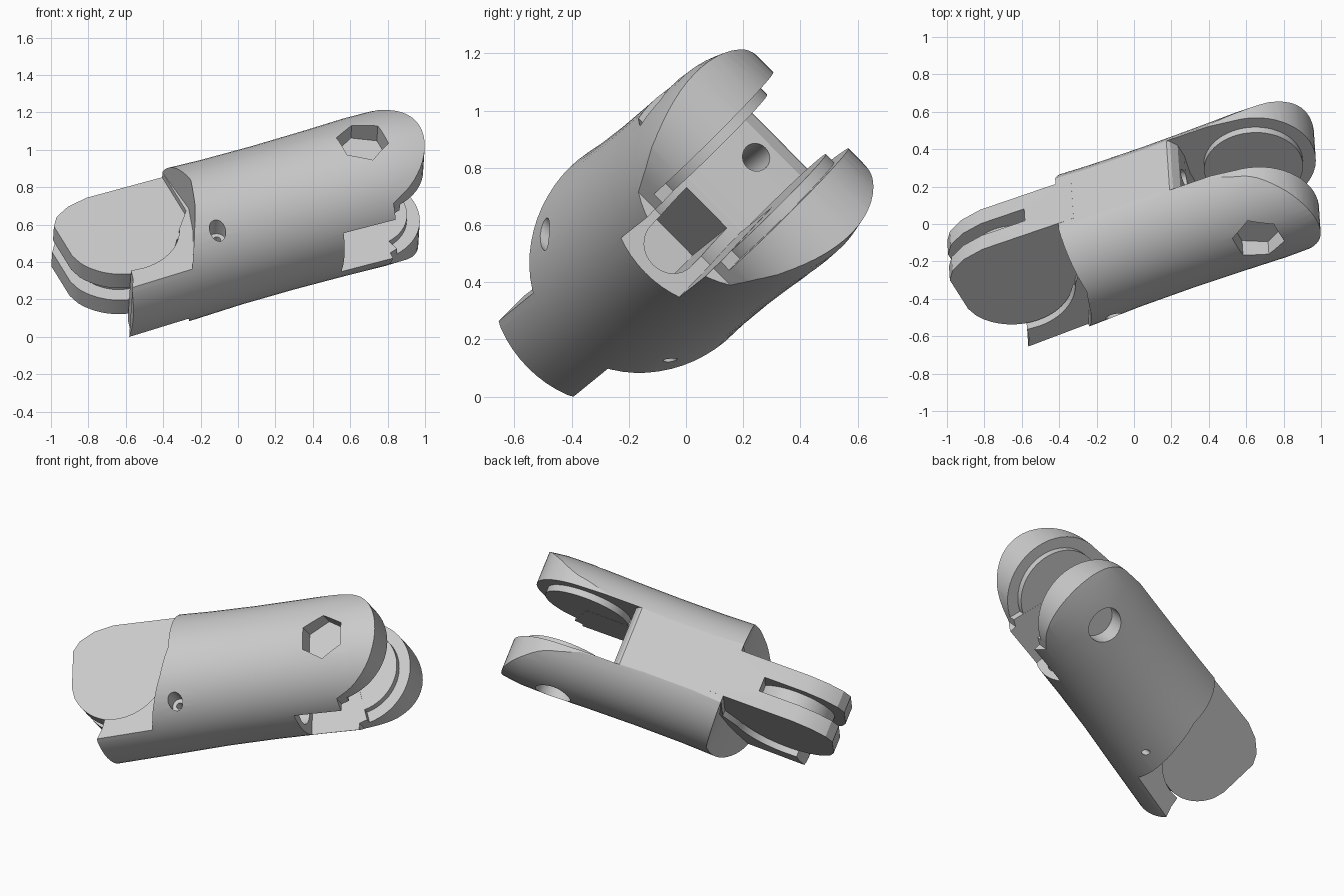
import bpy, bmesh, math
from mathutils import Matrix, Vector

if "Cube" in bpy.data.objects:
    bpy.data.objects.remove(bpy.data.objects["Cube"])

grey = bpy.data.materials.new("light_grey")
grey.use_nodes = True
grey.diffuse_color = (0.6, 0.6, 0.6, 1)
grey.node_tree.nodes["Principled BSDF"].inputs["Base Color"].default_value = (0.6, 0.6, 0.6, 1)

# Local frame: X along the segment, Y to its back, Z along the hinge pins
FORK = (0.71, -0.03)
KNUCKLE = (-0.68, 0.03)


def make(name, bm):
    bmesh.ops.recalc_face_normals(bm, faces=bm.faces)
    mesh = bpy.data.meshes.new(name)
    bm.to_mesh(mesh)
    bm.free()
    obj = bpy.data.objects.new(name, mesh)
    bpy.context.scene.collection.objects.link(obj)
    mesh.materials.append(grey)
    return obj


def loft(name, rings):
    bm = bmesh.new()
    loops = [[bm.verts.new(p) for p in ring] for ring in rings]
    for one, two in zip(loops, loops[1:]):
        for i in range(len(one)):
            j = (i + 1) % len(one)
            bm.faces.new((one[i], one[j], two[j], two[i]))
    bm.faces.new(loops[0])
    bm.faces.new(loops[-1])
    return make(name, bm)


def prism(name, outline, low, high):
    return loft(name, [[(x, y, z) for x, y in outline] for z in (low, high)])


def bar(name, section, start, end):
    return loft(name, [[(x, y, z) for y, z in section] for x in (start, end)])


def arc(center, radius, start, end, steps=24):
    angles = [math.radians(start + (end - start) * i / steps) for i in range(steps + 1)]
    return [(center[0] + radius * math.cos(t), center[1] + radius * math.sin(t)) for t in angles]


def disc(name, center, radius, low, high, sides=48, turn=0):
    return prism(name, arc(center, radius, turn, turn + 360, sides)[:-1], low, high)


def combine(obj, tool, operation="DIFFERENCE"):
    tool.hide_render = True
    mod = obj.modifiers.new("cut", "BOOLEAN")
    mod.operation, mod.object, mod.solver = operation, tool, "EXACT"
    bpy.context.view_layer.objects.active = obj
    bpy.ops.object.modifier_apply(modifier=mod.name)
    bpy.data.objects.remove(tool)


# Round, slightly waisted segment body
stations = [(-0.85, 0.425), (-0.4, 0.412), (-0.1, 0.402), (0.2, 0.4), (0.5, 0.404),
            (0.75, 0.41), (0.92, 0.407), (1.1, 0.385)]
rings = [[(x, y, z) for y, z in arc((-0.03, 0), r, 0, 360, 64)[:-1]] for x, r in stations]
body = loft("segment_body", rings)

# Side profile: lip, concave seat, flat back, round fork end, step below it
profile = [(-0.8, -0.6), (-0.8, -0.42), (-0.765, -0.35), (-0.75, -0.29)]
profile += arc(KNUCKLE, 0.325, -90, -22) + [(-0.29, 0.02), (-0.29, 0.33), (0.6, 0.325)]
profile += arc(FORK, 0.335, 85, -70) + [(0.75, -0.37), (0.74, -0.6)]
combine(body, prism("profile", profile, -1, 1), "INTERSECT")

# Fork slot: wide at the back with a rounded end wall, narrower at the palm
back_slot = [(0.34, 0.6), (0.34, 0.34), (0.375, 0.315), (0.4, 0.27), (0.4, 0.18), (0.375, 0.05),
             (0.375, -0.03), (1.3, -0.03), (1.3, 0.6)]
combine(body, prism("back_slot", back_slot, -0.187, 0.187))
palm_slot = [(0.5, 0), (0.446, -0.22), (0.446, -0.6), (1.3, -0.6), (1.3, 0)]
combine(body, prism("palm_slot", palm_slot, -0.145, 0.145))
combine(body, disc("clearance", FORK, 0.335, -0.145, 0.145))
combine(body, prism("washer_relief", arc(FORK, 0.337, -75, 180) + [FORK], -0.187, 0.187))

# Round-bottomed cavity running into the body below the end wall
cavity = [(-0.06, 0.1), (-0.06, -0.1)] + arc((-0.29, 0), 0.1, 270, 90, 16)
combine(body, bar("cavity", cavity, 0, 0.6))

# Cord hole in the end wall
combine(body, bar("cord_hole", arc((0.2, 0), 0.05, 0, 360, 24)[:-1], 0, 0.6))

# Shoulders that leave room for the neighbouring plates
shoulder = [(-0.3, 0.6), (-0.29, 0.33), (-0.27, 0.03), (-0.32, -0.14), (-0.38, -0.28),
            (-0.45, -0.42), (-0.5, -0.6), (-1.2, -0.6), (-1.2, 0.6)]
for side in (-1, 1):
    combine(body, prism("shoulder", shoulder, side * 0.186, side * 0.8))

# Stepped screw hole, wide on the front only
combine(body, disc("screw_head", (-0.25, -0.29), 0.045, 0.24, 0.6, 20))
combine(body, disc("screw_core", (-0.25, -0.29), 0.02, -0.6, 0.3, 16))

# Hexagonal nut pocket on one plate, round bolt pocket on the other
combine(body, disc("nut_pocket", FORK, 0.14, 0.29, 0.6, 6, 30))
combine(body, disc("bolt_pocket", FORK, 0.11, -0.6, -0.29, 40))

# Knuckle tongue with a cord groove round its tip
outline = [(-0.2, 0.33), (-0.73, 0.335), (-0.85, 0.31), (-0.94, 0.26), (-0.982, 0.2), (-0.982, -0.04)]
outline += arc(KNUCKLE, 0.315, 206, 330) + [(-0.2, -0.1)]
tongue = prism("knuckle_tongue", outline, -0.15, 0.15)
groove = arc(KNUCKLE, 0.235, 30, 270) + [(-0.68, -0.5), (-1.2, -0.5), (-1.2, 0.5), (-0.48, 0.5)]
combine(tongue, prism("groove", groove, -0.045, 0.045))

parts = [body, tongue]

# Raised washer faces inside the fork
for name, side in (("front_washer", 1), ("back_washer", -1)):
    parts.append(disc(name, FORK, 0.265, side * 0.146, side * 0.21, 64))

# Tilt the segment into its pose, then centre it on the floor
along = Vector((0.912, 0.319, 0.255)).normalized()
pin = Vector((0.05, -0.7, 0.71))
pin = (pin - along * pin.dot(along)).normalized()
pose = Matrix((along, pin.cross(along), pin)).transposed().to_4x4()
for part in parts:
    part.data.transform(pose)
points = [v.co for part in parts for v in part.data.vertices]
low = Vector([min(p[i] for p in points) for i in range(3)])
high = Vector([max(p[i] for p in points) for i in range(3)])
middle = (low + high) / 2
place = Matrix.Translation((-middle.x, -middle.y, -low.z))
for part in parts:
    part.data.transform(place)
    bpy.ops.object.select_all(action="DESELECT")
    part.select_set(True)
    bpy.context.view_layer.objects.active = part
    bpy.ops.object.shade_smooth_by_angle(angle=math.radians(25))
